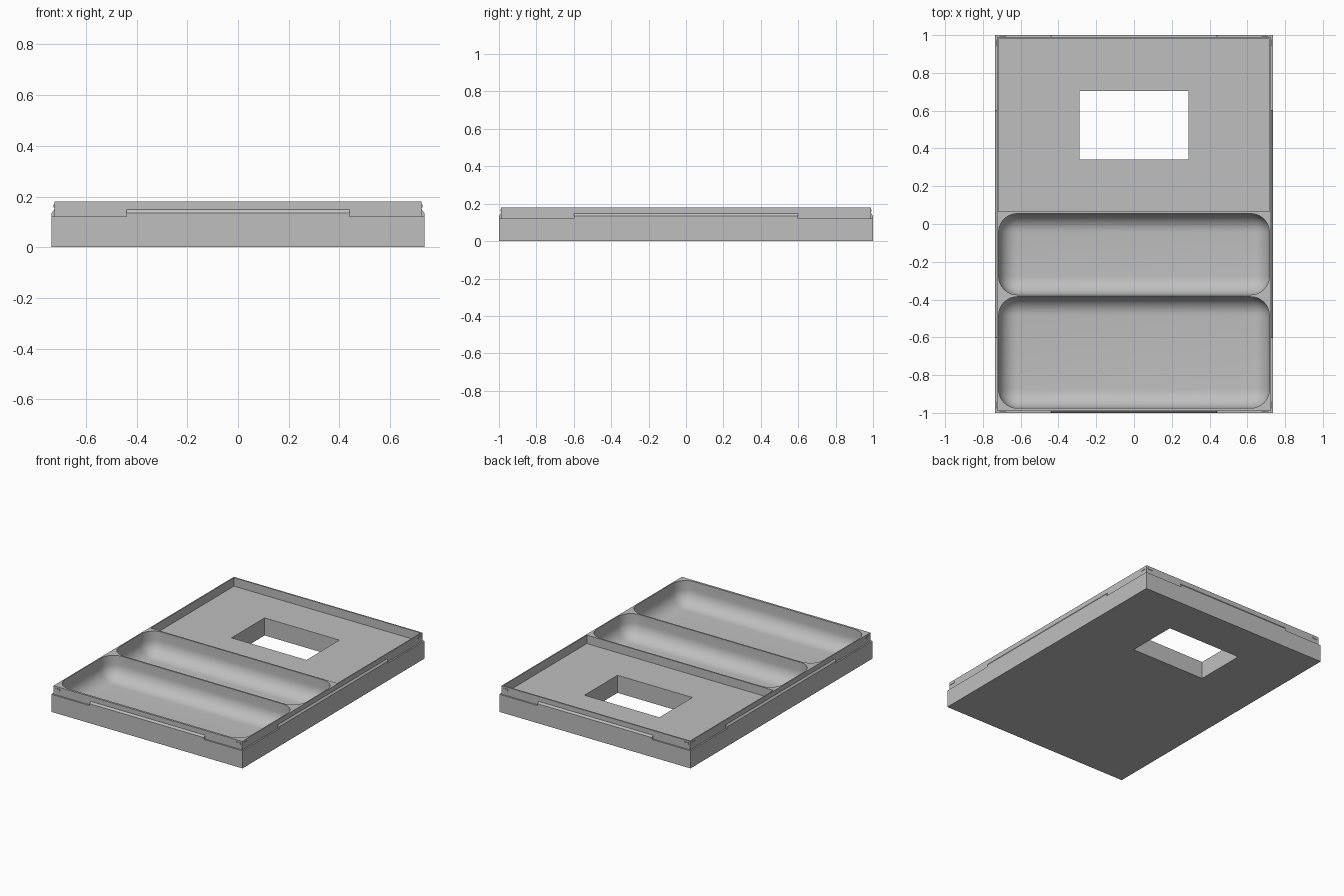
import bpy, bmesh
from mathutils import Vector

old = bpy.data.objects.get("Cube")
if old:
    bpy.data.objects.remove(old, do_unlink=True)

grey = bpy.data.materials.new("matte grey")
grey.use_nodes = True
colour = (0.52, 0.52, 0.52, 1)
grey.diffuse_color = colour
grey.node_tree.nodes["Principled BSDF"].inputs["Base Color"].default_value = colour

HX, HY = 0.735, 1.0        # half size of the base
STEP = 0.01                # ledge width
LEDGE, TOP = 0.122, 0.181  # ledge and rim heights


def finish(bm, name):
    bmesh.ops.recalc_face_normals(bm, faces=bm.faces)
    mesh = bpy.data.meshes.new(name)
    bm.to_mesh(mesh)
    bm.free()
    mesh.materials.append(grey)
    obj = bpy.data.objects.new(name, mesh)
    bpy.context.collection.objects.link(obj)
    return obj


def box_mesh(lo, hi):
    lo, hi = Vector(lo), Vector(hi)
    bm = bmesh.new()
    bmesh.ops.create_cube(bm, size=1)
    for v in bm.verts:
        v.co = (lo + hi) / 2 + v.co * (hi - lo)
    return bm


def box(name, lo, hi):
    return finish(box_mesh(lo, hi), name)


def pocket(name, y0, y1, radius=0.1):
    # Rounded scoop: bevelled uprights and bottom edges, open above
    bm = box_mesh((-0.717, y0, 0.02), (0.717, y1, 0.4))
    edges = [e for e in bm.edges if min(v.co.z for v in e.verts) < 0.1]
    bmesh.ops.bevel(bm, geom=edges, offset=radius, segments=10,
                    profile=0.5, affect='EDGES')
    return finish(bm, name)


# Stepped tray body, lofted from rectangular rings
bm = bmesh.new()
rings = []
for inset, z in ((0, 0), (0, LEDGE), (STEP, LEDGE), (STEP, TOP)):
    x, y = HX - inset, HY - inset
    rings.append([bm.verts.new((sx * x, sy * y, z))
                  for sx, sy in ((-1, -1), (1, -1), (1, 1), (-1, 1))])
for a, b in zip(rings, rings[1:]):
    for i in range(4):
        j = (i + 1) % 4
        bm.faces.new((a[i], a[j], b[j], b[i]))
bm.faces.new(rings[0][::-1])
bm.faces.new(rings[-1])
tray = finish(bm, "tray_body")

# Back compartment, window and the two scoops
cutters = [
    box("back_compartment_cutter", (-0.717, 0.065, LEDGE), (0.717, 0.98, 0.4)),
    box("window_cutter", (-0.288, 0.341, -0.1), (0.288, 0.703, 0.3)),
    pocket("middle_pocket_cutter", -0.375, 0.055),
    pocket("front_pocket_cutter", -0.975, -0.385),
]
bpy.context.view_layer.objects.active = tray
for cutter in cutters:
    mod = tray.modifiers.new("cut", 'BOOLEAN')
    mod.operation, mod.solver, mod.object = 'DIFFERENCE', 'EXACT', cutter
    bpy.ops.object.modifier_apply(modifier=mod.name)
    bpy.data.objects.remove(cutter, do_unlink=True)
bpy.ops.object.select_all(action='DESELECT')
tray.select_set(True)
bpy.ops.object.shade_smooth_by_angle(angle=0.5)


def place(along_x, sign, along, out, z):
    # Along-the-wall and outward distances to model coordinates
    return (along, sign * out, z) if along_x else (sign * out, along, z)


# Chamfered locating tabs and corner snap ridges on all four walls
walls = (("front", True, -1), ("back", True, 1),
         ("left", False, 1), ("right", False, -1))
for side, along_x, sign in walls:
    edge, half, length = (HY, HX, 0.44) if along_x else (HX, HY, 0.6)
    profile = ((edge, LEDGE), (edge, 0.135),
               (edge - STEP, 0.148), (edge - STEP, LEDGE))
    bm = bmesh.new()
    ends = [[bm.verts.new(place(along_x, sign, s * length, o, z))
             for o, z in profile] for s in (-1, 1)]
    for end in ends:
        bm.faces.new(end)
    for i in range(4):
        j = (i + 1) % 4
        bm.faces.new((ends[0][i], ends[0][j], ends[1][j], ends[1][i]))
    finish(bm, side + "_tab")

    for s, label in ((-1, "a"), (1, "b")):
        p = place(along_x, sign, s * (half - 0.059), edge - STEP - 0.002, 0.157)
        q = place(along_x, sign, s * (half - 0.023), edge - STEP + 0.003, 0.168)
        box(side + "_snap_ridge_" + label,
            [min(a, b) for a, b in zip(p, q)],
            [max(a, b) for a, b in zip(p, q)])
